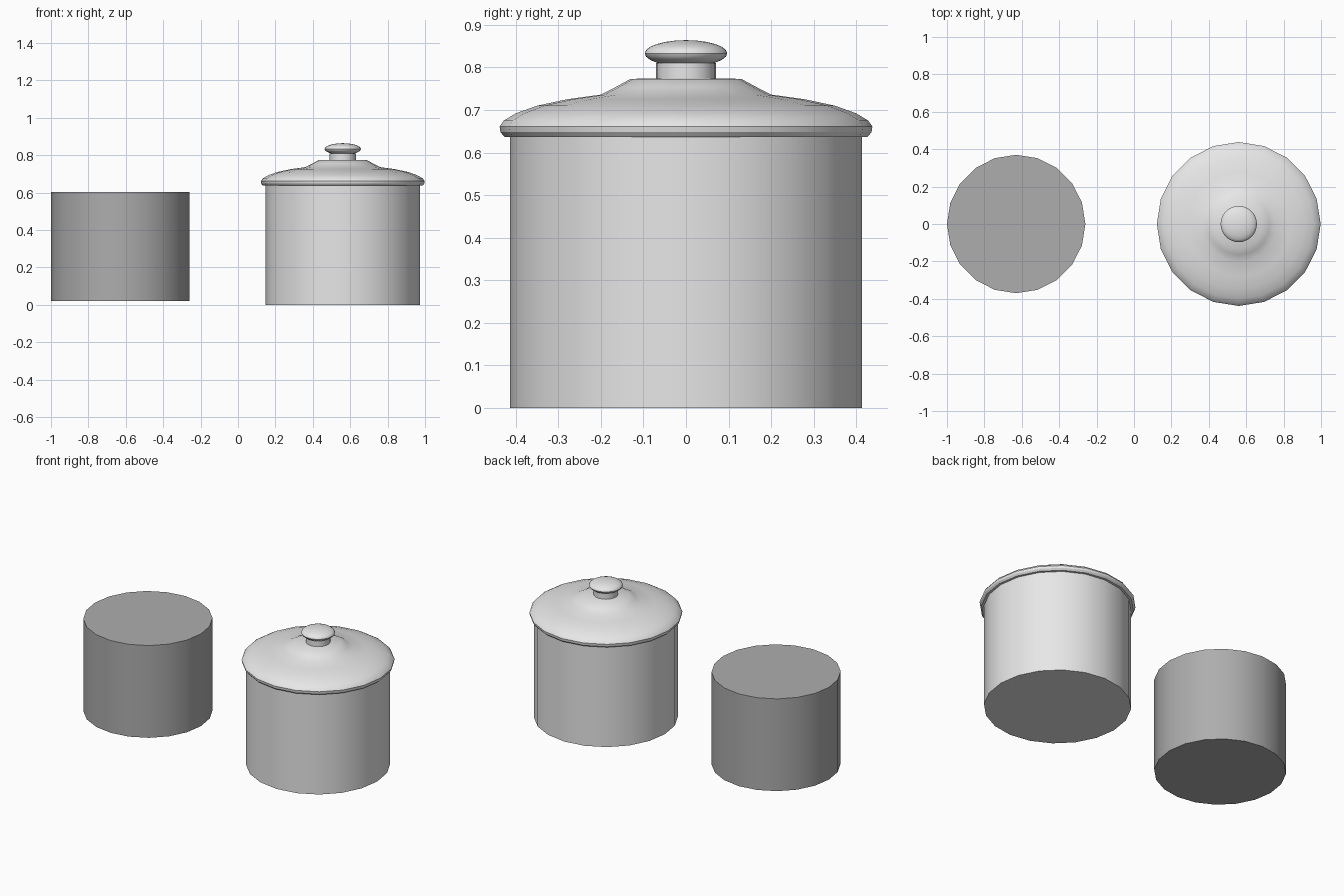
import bpy, bmesh, math

cube = bpy.data.objects.get("Cube")
if cube:
    bpy.data.objects.remove(cube, do_unlink=True)


def material(name, value):
    mat = bpy.data.materials.new(name)
    mat.use_nodes = True
    colour = (value, value, value, 1)
    mat.diffuse_color = colour
    mat.node_tree.nodes["Principled BSDF"].inputs["Base Color"].default_value = colour
    return mat


def lathe(name, profile, x, sides, mat):
    """Spin a (radius, height) profile around a vertical axis at x."""
    bm = bmesh.new()
    rings = []
    for r, z in profile:
        if r == 0:
            rings.append([bm.verts.new((0, 0, z))] * sides)
        else:
            angles = [math.tau * i / sides for i in range(sides)]
            rings.append([bm.verts.new((r * math.cos(a), r * math.sin(a), z)) for a in angles])
    for low, high in zip(rings, rings[1:]):
        for i in range(sides):
            j = (i + 1) % sides
            bm.faces.new(dict.fromkeys((low[i], low[j], high[j], high[i])))
    bmesh.ops.recalc_face_normals(bm, faces=bm.faces)
    mesh = bpy.data.meshes.new(name)
    bm.to_mesh(mesh)
    bm.free()
    mesh.materials.append(mat)
    obj = bpy.data.objects.new(name, mesh)
    bpy.context.collection.objects.link(obj)
    obj.location.x = x
    bpy.ops.object.select_all(action="DESELECT")
    obj.select_set(True)
    bpy.context.view_layer.objects.active = obj
    bpy.ops.object.shade_smooth_by_angle(angle=math.radians(30))
    return obj


light = material("light grey", 0.8)
dark = material("mid grey", 0.42)
POT_X, FILL_X, SIDES = 0.56, -0.63, 20

# Hollow pot with a closed base
lathe("pot_body", [(0, 0), (0.413, 0), (0.413, 0.645), (0.38, 0.645), (0.38, 0.02), (0, 0.02)],
      POT_X, SIDES, light)

# Domed lid with a rolled rim, raised centre and hollow underside
lid = [(0, 0.65), (0.405, 0.65), (0.41, 0.637), (0.427, 0.637), (0.436, 0.648), (0.438, 0.661),
       (0.428, 0.675), (0.4, 0.692), (0.35, 0.71), (0.28, 0.725), (0.2, 0.736),
       (0.165, 0.754), (0.13, 0.773), (0, 0.776)]
lathe("lid", lid, POT_X, SIDES, light)

# Handle neck and flattened round knob
lathe("knob_neck", [(0.07, 0.77), (0.07, 0.81)], POT_X, SIDES, light)
steps = 12
knob = [(0.097 * math.sin(math.pi * i / steps), 0.833 - 0.031 * math.cos(math.pi * i / steps))
        for i in range(1, steps)]
lathe("knob", [(0, 0.802)] + knob + [(0, 0.864)], POT_X, 32, light)

# Solid filling standing beside the pot
lathe("filling", [(0, 0.02), (0.37, 0.02), (0.37, 0.603), (0, 0.603)], FILL_X, SIDES, dark)
